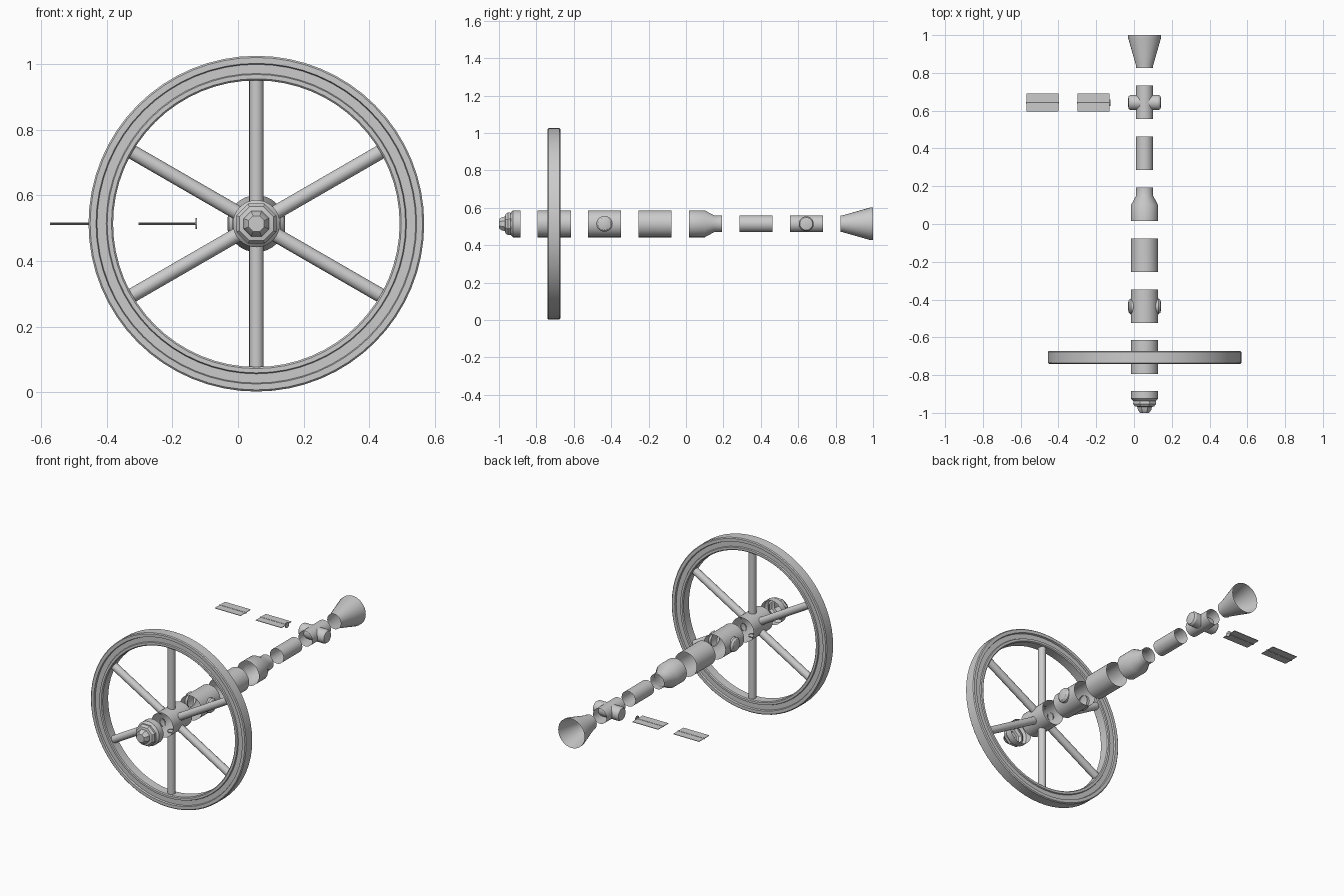
import bpy, bmesh
from math import pi, cos, sin, radians
from mathutils import Matrix, Vector

old = bpy.data.objects.get("Cube")
if old:
    bpy.data.objects.remove(old, do_unlink=True)

AXIS = Vector((0.056, 0, 0.514))
R_BIG, R_SMALL = 0.072, 0.045
ALONG_Y = Matrix.Rotation(radians(-90), 4, 'X')
ALONG_X = Matrix.Rotation(radians(90), 4, 'Y')

grey = bpy.data.materials.new("light_grey")
grey.use_nodes = True
grey.diffuse_color = (0.6, 0.6, 0.6, 1)
grey.node_tree.nodes["Principled BSDF"].inputs["Base Color"].default_value = (0.6, 0.6, 0.6, 1)


def finish(name, bm, matrix, angle=30):
    mesh = bpy.data.meshes.new(name)
    bmesh.ops.recalc_face_normals(bm, faces=bm.faces)
    bm.transform(matrix)
    bm.to_mesh(mesh)
    bm.free()
    mesh.materials.append(grey)
    obj = bpy.data.objects.new(name, mesh)
    bpy.context.collection.objects.link(obj)
    bpy.ops.object.select_all(action='DESELECT')
    obj.select_set(True)
    bpy.context.view_layer.objects.active = obj
    bpy.ops.object.shade_smooth_by_angle(angle=radians(angle))
    return obj


def lathe(name, profile, matrix, sides=32, closed=False, cap=False, turn=0):
    """Spin (radius, height) points about local z."""
    bm = bmesh.new()
    rings = [[bm.verts.new((r * cos(turn + 2 * pi * i / sides),
                            r * sin(turn + 2 * pi * i / sides), h))
              for i in range(sides)] for r, h in profile]
    pairs = list(zip(rings, rings[1:]))
    if closed:
        pairs.append((rings[-1], rings[0]))
    for a, b in pairs:
        for i in range(sides):
            j = (i + 1) % sides
            bm.faces.new((a[i], a[j], b[j], b[i]))
    if cap:
        bm.faces.new(rings[-1])
    return finish(name, bm, matrix)


def body(name, profile, **options):
    return lathe(name, profile, Matrix.Translation(AXIS) @ ALONG_Y, **options)


def port(name, y, side, profile):
    spin = Matrix.Rotation(0 if side > 0 else pi, 4, 'Z')
    place = Matrix.Translation(AXIS + Vector((0, y, 0)))
    return lathe(name, profile, place @ spin @ ALONG_X, sides=24, cap=True)


def box(name, size, centre):
    bm = bmesh.new()
    bmesh.ops.create_cube(bm, size=1)
    return finish(name, bm, Matrix.Translation(centre) @ Matrix.Diagonal((*size, 1)))


# Open body sections along the axis
body("rear_cone", [(R_SMALL, 0.825), (R_SMALL, 0.838), (0.087, 0.985), (0.087, 1.0)])
body("cross_tube", [(R_SMALL, 0.555), (R_SMALL, 0.732)])
body("narrow_tube", [(R_SMALL, 0.285), (R_SMALL, 0.462)])
body("reducer", [(R_BIG, 0.015), (R_BIG, 0.1), (R_SMALL, 0.15), (R_SMALL, 0.192)])
body("wide_tube", [(R_BIG, -0.255), (R_BIG, -0.078)])
body("port_tube", [(R_BIG, -0.525), (R_BIG, -0.348)])
body("hub", [(R_BIG, -0.795), (R_BIG, -0.615)])

# Side ports
for side, label in ((1, "left"), (-1, "right")):
    port(label + "_cross_port", 0.643, side,
         [(0.04, 0), (0.04, 0.074), (0.034, 0.084), (0.022, 0.087)])
    port(label + "_round_port", -0.436, side,
         [(0.042, 0.055), (0.042, 0.073), (0.034, 0.083), (0.018, 0.088)])

# Nose: round collar with a stepped octagonal coupling
body("nose_collar", [(R_BIG, -0.885), (R_BIG, -0.925), (0.058, -0.938)])
body("nose_coupling", [(0.05, -0.93), (0.064, -0.938), (0.066, -0.952), (0.056, -0.965),
                       (0.042, -0.968), (0.038, -0.985), (0.026, -1.0)],
     sides=8, cap=True, turn=pi / 8)

# Wheel rim with a groove in both faces
RIM_Y = -0.706
half = [(0.437, 0.026), (0.442, 0.031), (0.455, 0.031), (0.458, 0.024),
        (0.486, 0.024), (0.489, 0.034), (0.507, 0.034), (0.512, 0.029)]
rim = half + [(r, -h) for r, h in reversed(half)]
body("wheel_rim", [(r, RIM_Y + h) for r, h in rim], sides=64, closed=True)

# Six spokes
for k in range(6):
    place = Matrix.Translation(AXIS + Vector((0, RIM_Y, 0))) @ Matrix.Rotation(k * pi / 3, 4, 'Y')
    lathe("spoke_%d" % (k + 1), [(0.022, 0.066), (0.022, 0.44)], place, sides=16)

# Two detached panels, each a pair of blades along a thin spar
for label, x in (("outer", -0.485), ("inner", -0.215)):
    for s, edge in ((1, "rear"), (-1, "front")):
        box(label + "_" + edge + "_panel", (0.17, 0.045, 0.003), (x, 0.643 + s * 0.0255, AXIS.z))
    lathe(label + "_spar", [(0.004, -0.088), (0.004, 0.088)],
          Matrix.Translation((x, 0.643, AXIS.z)) @ ALONG_X, sides=8, cap=True)
lathe("panel_flange", [(0.004, -0.002), (0.017, -0.002), (0.017, 0.002), (0.004, 0.002)],
      Matrix.Translation((-0.127, 0.643, AXIS.z)) @ ALONG_X, sides=20, closed=True)
